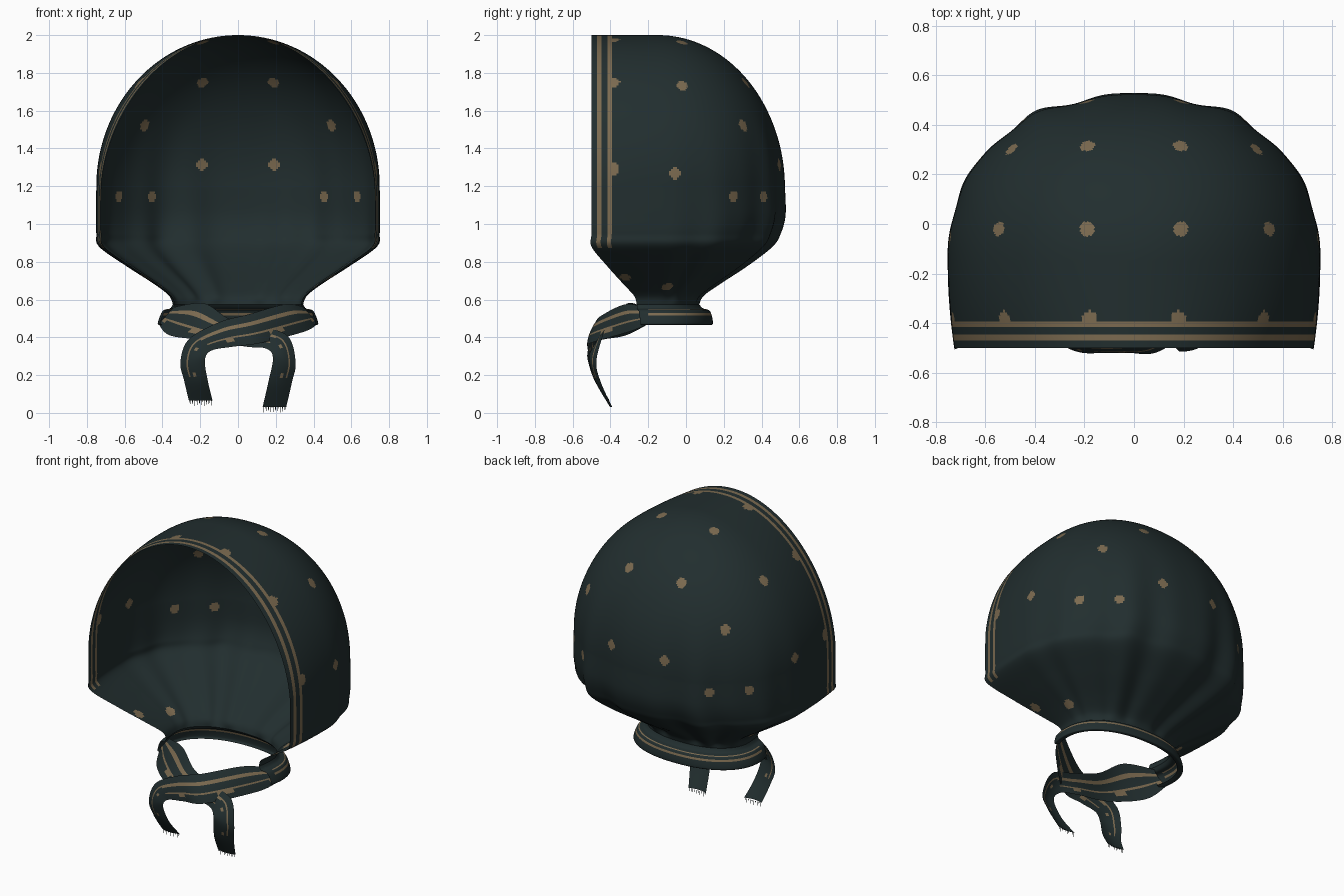
import bpy, bmesh, math
from mathutils import Vector

if "Cube" in bpy.data.objects:
    bpy.data.objects.remove(bpy.data.objects["Cube"])

def material(name, rgb):
    m = bpy.data.materials.new(name)
    m.diffuse_color = (*rgb, 1)
    m.use_nodes = True
    m.node_tree.nodes["Principled BSDF"].inputs["Base Color"].default_value = m.diffuse_color
    return m

CLOTH = material("dark teal cloth", (0.0155, 0.027, 0.028))
GOLD = material("tan print", (0.20, 0.145, 0.08))

def grid_object(name, rows, is_gold):
    """Skin rows of points; is_gold(row, column, centre) picks printed faces."""
    n = len(rows[0])
    verts = [p for r in rows for p in r]
    faces, gold = [], []
    for i in range(len(rows) - 1):
        for j in range(n - 1):
            f = (i * n + j, i * n + j + 1, (i + 1) * n + j + 1, (i + 1) * n + j)
            faces.append(f)
            c = sum((Vector(verts[k]) for k in f), Vector()) / 4
            gold.append(1 if is_gold(i, j, c) else 0)
    me = bpy.data.meshes.new(name)
    me.from_pydata(verts, [], faces)
    me.materials.append(CLOTH)
    me.materials.append(GOLD)
    me.polygons.foreach_set("material_index", gold)
    me.polygons.foreach_set("use_smooth", [True] * len(faces))
    ob = bpy.data.objects.new(name, me)
    bpy.context.collection.objects.link(ob)
    return ob

def catmull(p, i, t):
    a, b, c, d = (p[max(0, min(len(p) - 1, i + k))] for k in (-1, 0, 1, 2))
    return 0.5 * (2 * b + (c - a) * t + (2 * a - 5 * b + 4 * c - d) * t * t
                  + (3 * b - a - 3 * c + d) * t ** 3)

def resample(keys, steps):
    keys = [Vector(k) for k in keys]
    out = [catmull(keys, i, k / steps) for i in range(len(keys) - 1) for k in range(steps)]
    return out + [keys[-1]]

YM = -0.15          # where the straight sides turn into the rounded back
STRIPES = ((-0.47, -0.447), (-0.415, -0.393))
SIDE = [-0.5, -0.485, -0.47, -0.4585, -0.447, -0.431, -0.415, -0.404, -0.393]
SIDE += [-0.393 + 0.243 * k / 20 for k in range(1, 20)]

def slice_points(z, w, yb, yf, ripple):
    """Horizontal U-shaped slice, from the right front edge round the back."""
    taper = 0.035 + 0.085 * max(0, (z - 1.2) / 0.8)
    side = []
    for y in SIDE:
        t = (YM - y) / 0.35
        side.append((w * (1 - taper * t * t), YM + (yf - YM) * t, z))
    back = []
    for k in range(221):
        a = math.pi * k / 220
        c, s = math.cos(a), math.sin(a)
        b = 1 + ripple * s * (math.cos(12 * a) + 0.5 * math.sin(19 * a))
        x = w * b * math.copysign(abs(c) ** (2 / 2.2), c)
        back.append((x, YM + (yb - YM) * b * abs(s) ** (2 / 2.2), z))
    return side + back + [(-x, y, zz) for x, y, zz in reversed(side)]

# Hood: domed top, then gathered in to the neck
rows = []
for k in range(110):
    t = math.pi / 2 * k / 110
    s = math.sin(t)
    z = 1.2 + 0.8 * math.cos(t)
    rows.append(slice_points(z, 0.75 * s, YM + 0.67 * s, -0.5,
                             0.011 * max(0, (1.6 - z) / 0.4)))
lower = [(1.2, 0.75, 0.52, -0.5, 0.011), (1.05, 0.752, 0.522, -0.5, 0.016),
         (0.95, 0.75, 0.495, -0.5, 0.022), (0.88, 0.735, 0.45, -0.5, 0.028),
         (0.78, 0.595, 0.32, -0.42, 0.04), (0.68, 0.44, 0.17, -0.33, 0.045),
         (0.62, 0.365, 0.09, -0.275, 0.035), (0.575, 0.345, 0.07, -0.26, 0.0)]
rows += [slice_points(*r) for r in resample(lower, 12)]

# Printed dots, mirrored left and right and snapped to the cloth
half = [(.19, -.02, 1.96), (.56, -.02, 1.75), (.74, -.06, 1.27), (.18, -.385, 1.98),
        (.52, -.385, 1.74), (.73, -.385, 1.29), (.19, .33, 1.76), (.5, .31, 1.52),
        (.19, .5, 1.31), (.45, .40, 1.14), (.63, .25, 1.14), (.5, -.32, .70),
        (.42, -.1, .66)]
points = [Vector(p) for r in rows for p in r]
dots = []
for x, y, z in half:
    for sx in (1, -1):
        d = Vector((sx * x, y, z))
        dots.append(min(points, key=lambda p: (p - d).length_squared))

def hood_print(i, j, c):
    if c.z > 0.87 and any(a < c.y < b for a, b in STRIPES):
        return True
    return any((c - d).length_squared < 0.00095 for d in dots)

hood = grid_object("hood", rows, hood_print)
# Weld the ridge where the top row folds onto itself
bm = bmesh.new()
bm.from_mesh(hood.data)
bmesh.ops.remove_doubles(bm, verts=bm.verts, dist=0.0002)
bm.to_mesh(hood.data)
bm.free()

# Neck band: folded roll around the back of the neck
band = [(0.575, 0.345, 0.07, -0.26, 0), (0.553, 0.36, 0.09, -0.26, 0),
        (0.538, 0.40, 0.128, -0.25, 0), (0.47, 0.425, 0.142, -0.24, 0),
        (0.475, 0.39, 0.11, -0.24, 0)]
grid_object("neck_band", [slice_points(*r) for r in resample(band, 6)],
            lambda i, j, c: i in (10, 13) and c.y > -0.2)

def strap(name, edges):
    """Ribbon between an upper and a lower edge, with a fringe at its end."""
    up = [Vector(e[:3]) for e in edges]
    low = [Vector(e[3:]) for e in edges]
    n, cols, rows = 10, 16, []
    for i in range(len(up) - 1):
        for k in range(n + (i == len(up) - 2)):
            a, b = catmull(up, i, k / n), catmull(low, i, k / n)
            bulge = Vector((0, -0.012, 0))
            rows.append([tuple(a.lerp(b, v / cols) + bulge * math.sin(math.pi * v / cols))
                         for v in range(cols + 1)])
    def printed(i, j, c):
        if i < 38:
            return j in (4, 5, 10) or (j in (11, 12) and i % 14 < 3)
        return j == 4 and i < 58 or (j in (7, 8) and i % 14 < 2)
    grid_object(name, rows, printed)
    # Fringe threads
    a, b = up[-1], low[-1]
    verts, faces = [], []
    for k in range(10):
        p = a.lerp(b, (k + 0.3) / 10)
        q = a.lerp(b, (k + 0.7) / 10)
        m = (p + q) / 2
        m.z = max(0, a.z - 0.03)
        faces.append([len(verts) + e for e in range(3)])
        verts += [p, q, m]
    me = bpy.data.meshes.new(name + "_fringe")
    me.from_pydata(verts, [], faces)
    me.materials.append(CLOTH)
    bpy.context.collection.objects.link(bpy.data.objects.new(name + "_fringe", me))

# Tie: front strap crosses right to left, back strap left to right
strap("front_tie", [
    (.35, -.22, .56, .42, -.20, .47), (.25, -.32, .575, .35, -.30, .43),
    (.05, -.44, .52, .12, -.505, .37), (-.10, -.475, .48, -.03, -.52, .35),
    (-.26, -.47, .39, -.14, -.52, .33), (-.305, -.48, .27, -.175, -.52, .28),
    (-.285, -.46, .17, -.16, -.48, .17), (-.26, -.405, .065, -.135, -.405, .065)])
strap("back_tie", [
    (-.34, -.22, .56, -.42, -.20, .47), (-.18, -.31, .58, -.36, -.32, .41),
    (-.05, -.38, .50, -.18, -.45, .385), (.10, -.42, .46, .05, -.46, .35),
    (.26, -.44, .41, .15, -.49, .34), (.305, -.475, .27, .185, -.515, .29),
    (.285, -.45, .16, .16, -.475, .16), (.255, -.39, .03, .13, -.39, .03)])
